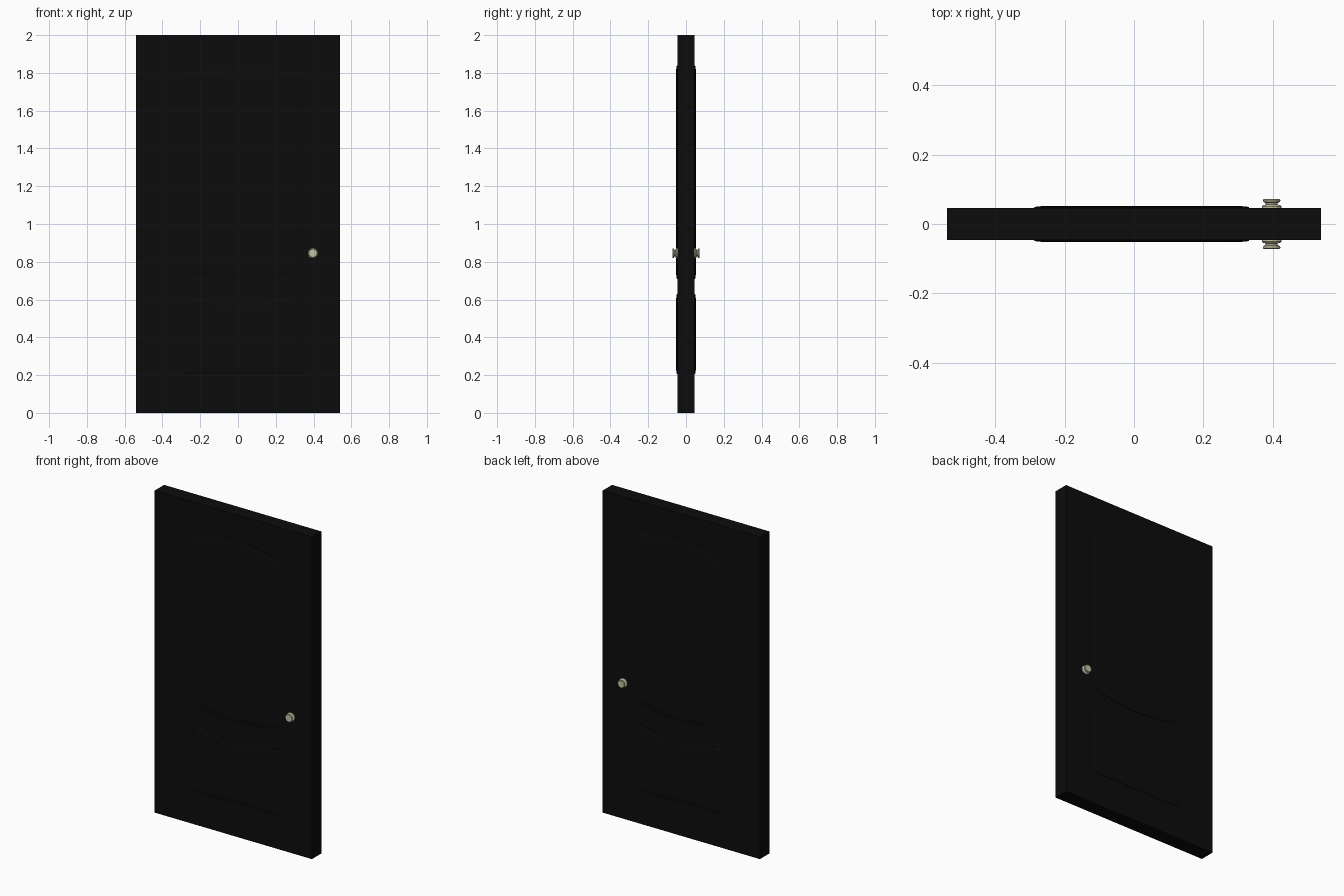
import bpy, bmesh, math

if "Cube" in bpy.data.objects:
    bpy.data.objects.remove(bpy.data.objects["Cube"])

SLAB = 0.046   # half thickness of the door
SEG = 14       # segments per panel arc


def material(name, color):
    m = bpy.data.materials.new(name)
    m.diffuse_color = color
    m.use_nodes = True
    m.node_tree.nodes["Principled BSDF"].inputs["Base Color"].default_value = m.diffuse_color
    return m


black = material("black_paint", (0.004, 0.0036, 0.0038, 1))
brass = material("pale_brass", (0.55, 0.55, 0.38, 1))


def finish(bm, name, mat):
    bmesh.ops.recalc_face_normals(bm, faces=bm.faces[:])
    me = bpy.data.meshes.new(name)
    bm.to_mesh(me)
    bm.free()
    me.materials.append(mat)
    ob = bpy.data.objects.new(name, me)
    bpy.context.collection.objects.link(ob)
    return ob


# Door slab
bm = bmesh.new()
bmesh.ops.create_cube(bm, size=1)
for v in bm.verts:
    v.co = (v.co.x * 1.08, v.co.y * 2 * SLAB, (v.co.z + 0.5) * 2)
finish(bm, "door_slab", black)


# Raised panel: arched top and bottom edges, stepped inwards in rings
def panel(name, side, bottom, bow_bottom, top, bow_top):
    x0, x1 = -0.288, 0.332
    bm = bmesh.new()
    rings = []
    for inset, height in ((0, SLAB - 0.004), (0, SLAB + 0.002),
                          (0.006, SLAB + 0.004), (0.032, SLAB + 0.0065)):
        low, high = [], []
        for i in range(SEG + 1):
            t = i / SEG
            x = x0 + inset + (x1 - x0 - 2 * inset) * t
            curve = 1 - (2 * t - 1) ** 2
            low.append(bm.verts.new((x, side * height, bottom + bow_bottom * curve + inset * 0.9)))
            high.append(bm.verts.new((x, side * height, top + bow_top * curve - inset * 0.9)))
        rings.append(low + high[::-1])
    for a, b in zip(rings, rings[1:]):
        n = len(a)
        for i in range(n):
            j = (i + 1) % n
            bm.faces.new((a[i], a[j], b[j], b[i]))
    # flat centre field, filled in columns
    for i in range(SEG):
        bm.faces.new((low[i], low[i + 1], high[i + 1], high[i]))
    ob = finish(bm, name, black)
    # an open shell: make sure the field faces outwards
    me = ob.data
    if me.polygons[-1].normal.y * side < 0:
        me.flip_normals()


# Round knob turned from a profile of (radius, distance from slab centre)
KNOB = [(0.028, SLAB - 0.004), (0.028, 0.051), (0.025, 0.054), (0.017, 0.056),
        (0.017, 0.060), (0.024, 0.064), (0.0255, 0.069), (0.022, 0.0725)]


def knob(name, side, sides=12):
    bm = bmesh.new()
    rings = []
    for r, d in KNOB:
        rings.append([bm.verts.new((0.397 + r * math.cos(math.tau * k / sides), side * d,
                                    0.845 + r * math.sin(math.tau * k / sides)))
                      for k in range(sides)])
    for a, b in zip(rings, rings[1:]):
        for k in range(sides):
            j = (k + 1) % sides
            bm.faces.new((a[k], a[j], b[j], b[k]))
    bm.faces.new(rings[0])
    bm.faces.new(rings[-1])
    finish(bm, name, brass)


# Both faces of the door carry the same panels and knob
for label, side in (("front", -1), ("back", 1)):
    panel("upper_panel_" + label, side, 0.755, -0.045, 1.782, 0.058)
    panel("lower_panel_" + label, side, 0.205, 0.0, 0.63, -0.045)
    knob("knob_" + label, side)
